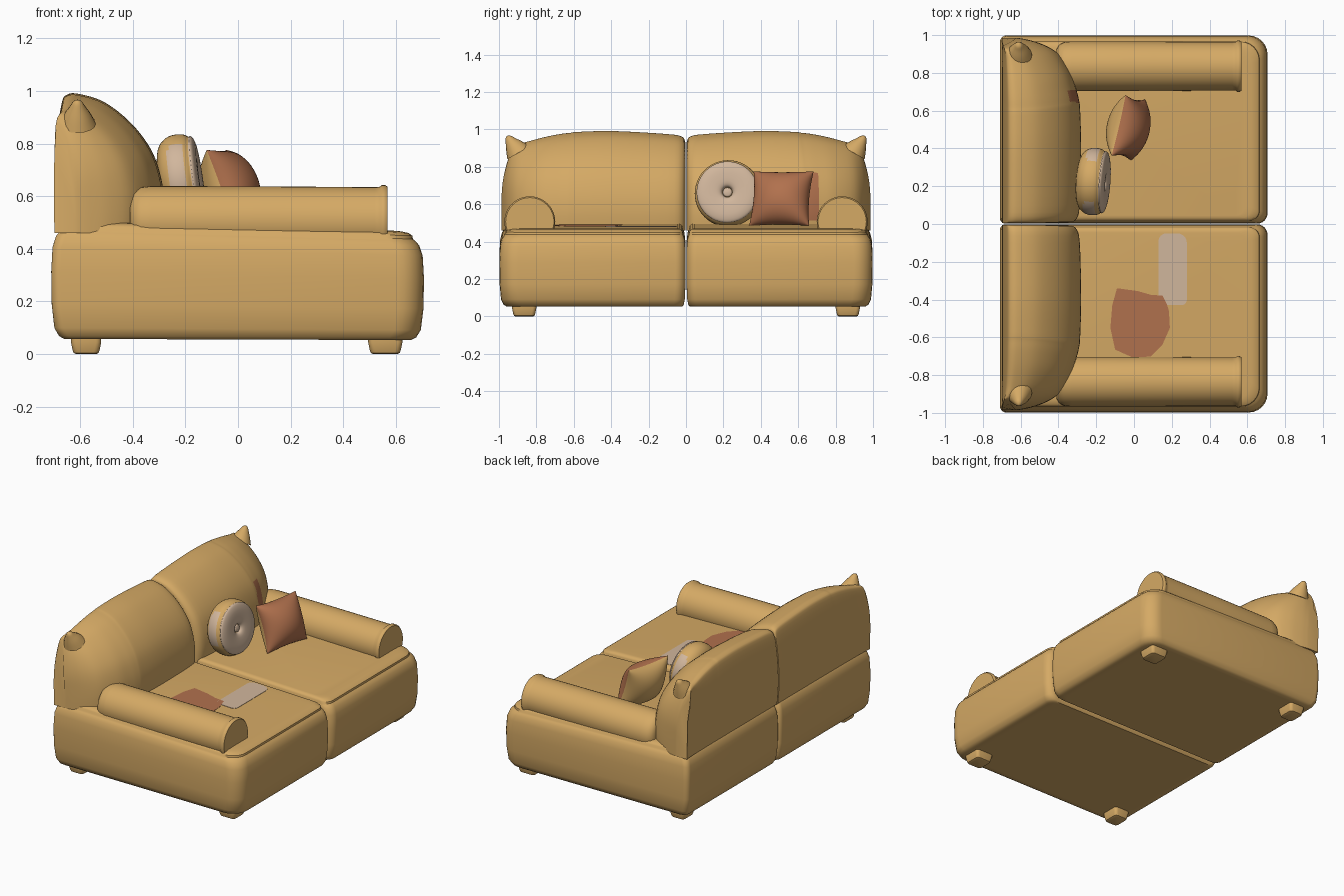
import bpy, bmesh, math
from mathutils import Vector, Matrix

if "Cube" in bpy.data.objects:
    bpy.data.objects.remove(bpy.data.objects["Cube"])


def material(name, rgb):
    m = bpy.data.materials.new(name)
    m.diffuse_color = (*rgb, 1)
    m.use_nodes = True
    m.node_tree.nodes["Principled BSDF"].inputs["Base Color"].default_value = m.diffuse_color
    return m


TAN = material("tan fabric", (0.665, 0.40, 0.13))
RUST = material("rust fabric", (0.44, 0.165, 0.075))
CREAM = material("cream fabric", (0.64, 0.47, 0.335))


def finish(bm, name, mats, angle=40):
    bmesh.ops.recalc_face_normals(bm, faces=bm.faces)
    me = bpy.data.meshes.new(name)
    bm.to_mesh(me)
    bm.free()
    ob = bpy.data.objects.new(name, me)
    bpy.context.collection.objects.link(ob)
    for m in mats:
        me.materials.append(m)
    bpy.ops.object.select_all(action='DESELECT')
    ob.select_set(True)
    bpy.context.view_layer.objects.active = ob
    bpy.ops.object.shade_smooth_by_angle(angle=math.radians(angle))
    return ob


def loft(name, rings, mats, rule=None, angle=40):
    """Skin closed rings of equal length and cap both ends."""
    bm = bmesh.new()
    rows = [[bm.verts.new(p) for p in r] for r in rings]
    n = len(rows[0])
    for a, b in zip(rows, rows[1:]):
        for i in range(n):
            j = (i + 1) % n
            bm.faces.new((a[i], a[j], b[j], b[i]))
    bm.faces.new(rows[0])
    bm.faces.new(rows[-1])
    if rule:
        for f in bm.faces:
            f.material_index = rule(f.calc_center_median())
    return finish(bm, name, mats, angle)


def spline(pts, steps):
    """Catmull-Rom samples through an open list of points."""
    v = [Vector(p) for p in pts]
    v = [2 * v[0] - v[1]] + v + [2 * v[-1] - v[-2]]
    out = []
    for a, b, c, d in zip(v, v[1:], v[2:], v[3:]):
        for k in range(steps):
            t = k / steps
            out.append(0.5 * (2 * b + (c - a) * t + (2 * a - 5 * b + 4 * c - d) * t * t
                              + (3 * b - a - 3 * c + d) * t ** 3))
    return out + [v[-2]]


def round_rect(x0, x1, y0, y1, radii, seg=6):
    """Corners in order: back inner, front inner, front outer, back outer."""
    pts = []
    corners = ((x0, y0, 1, 1), (x1, y0, -1, 1), (x1, y1, -1, -1), (x0, y1, 1, -1))
    for k, ((x, y, sx, sy), r) in enumerate(zip(corners, radii)):
        for i in range(seg + 1):
            a = math.pi * (1 + k / 2) + i / seg * math.pi / 2
            pts.append((x + sx * r + r * math.cos(a), y + sy * r + r * math.sin(a)))
    return pts


def slope(x, z):
    return z * (1 - 0.06 * x)


# Cross-section of a backrest: depth and height fractions
BACK = spline([(.03, 0), (.01, .18), (0, .36), (.02, .65), (.07, .93), (.12, .995),
               (.23, 1), (.46, .94), (.70, .79), (.88, .60), (.97, .40), (1, .2), (.985, 0)], 4)
# Backrest stations: y, top height, front x
STATIONS = spline([(.004, .93, -.36), (.02, .957, -.31), (.1, .972, -.287), (.4, .988, -.28),
                   (.6, .984, -.285), (.65, .979, -.29), (.71, .972, -.305), (.8, .955, -.335),
                   (.9, .93, -.40), (.95, .918, -.48), (.975, .905, -.56), (.986, .88, -.62)], 4)

# Base insets by height, with a small ledge under the seat top
BASE = [(.055, .09), (.055, .05), (.065, .03), (.095, .012), (.18, .002), (.3, 0), (.39, .005),
        (.43, .018), (.447, .032), (.455, .042), (.468, .044), (.478, .058), (.484, .085), (.486, .12)]

for s, side in ((1, "left"), (-1, "right")):
    # Seat base
    rings = []
    for z, d in BASE:
        rr = round_rect(-.71 + d, .707 - d, .002 + d * .35, .998 - d * .75, (.03, .055, .1, .035))
        rings.append([(x, s * y, slope(x, z)) for x, y in rr])
    loft(side + "_seat_base", rings, [TAN])

    # Backrest, with a rust strip on one of them
    rings = []
    for y, top, front in STATIONS:
        ring = []
        for u, v in BACK:
            pull = 1 - .05 * (max(0, v - .4) / .6) ** 2 * min(1, y / .5)
            ring.append((-.70 + u * (front + .70), s * y * pull, .46 + v * (top - .46)))
        rings.append(ring)
    loft(side + "_backrest", rings, [TAN, RUST],
         lambda c: int(.645 < c.y < .715 and .5 < c.z < .77 and c.x > -.5), 60)

    # Pointed backrest corner
    path = spline([(.895, .875, .07), (.918, .91, .05), (.938, .938, .03),
                   (.95, .957, .017), (.957, .964, .004)], 3)
    up = Vector((0, .5, .86))
    rings = [[(-.61 + r * math.cos(a), s * (y - r * up.z * math.sin(a)), z + r * up.y * math.sin(a))
              for a in (math.tau * i / 16 for i in range(16))] for y, z, r in path]
    loft(side + "_backrest_corner", rings, [TAN], angle=60)

    # Rolled arm with a piped front edge
    rings = []
    for x, r in ((-.41, .09), (-.395, .115), (-.37, .127), (-.33, .132), (.1, .131), (.52, .128),
                 (.538, .129), (.547, .136), (.56, .136), (.569, .129), (.569, .12)):
        rings.append([(x, s * (.835 + r * math.cos(a)), .506 + r * math.sin(a))
                      for a in (math.tau * i / 40 for i in range(40))])
    loft(side + "_arm", rings, [TAN])

    # Feet
    for x0, x1, end in ((-.635, -.52, "back"), (.495, .625, "front")):
        rings = []
        for z, d in ((0, .018), (.004, .01), (.015, .006), (.045, 0), (.07, 0)):
            rr = round_rect(x0 + d, x1 - d, .80 + d, .93 - d, (.02,) * 4, 4)
            rings.append([(x, s * y, z) for x, y in rr])
        loft(side + "_" + end + "_foot", rings, [TAN])


# Flat fabric patches on the seat
def patch(name, outline, mat):
    rings = [[(x, y, slope(x, .486) + dz) for x, y in outline] for dz in (-.004, .002)]
    loft(name, rings, [mat])


patch("rust_seat_patch", [(-.09, -.34), (.02, -.355), (.09, -.375), (.16, -.38), (.185, -.46),
                          (.19, -.55), (.15, -.64), (.09, -.70), (.0, -.71), (-.1, -.665),
                          (-.125, -.55), (-.115, -.43)], RUST)
patch("cream_seat_patch", round_rect(.13, .28, -.43, -.05, (.03, .03, .05, .04)), CREAM)

# Round pillow: turned about x, with a dimple and a button
prof = spline([(.004, -.082), (.08, -.082), (.135, -.07), (.165, -.045), (.178, -.01), (.175, .03),
               (.163, .05), (.165, .056), (.155, .066), (.12, .074), (.06, .072), (.034, .062),
               (.026, .046), (.022, .056), (.004, .06)], 3)
SEG = 48
rings = [[(d, r * math.cos(a), r * math.sin(a)) for a in (math.tau * i / SEG for i in range(SEG))]
         for r, d in prof]


def round_rule(c):
    if c.x > .05:
        return 1
    return int(-.035 < c.x < .03 and abs(c.y) > .115 and c.z > -.07 and math.hypot(c.y, c.z) > .15)


ob = loft("round_pillow", rings, [TAN, CREAM], round_rule, 50)
ob.matrix_world = (Matrix.Translation((-.215, .225, .657)) @ Matrix.Rotation(math.radians(-4), 4, 'Z')
                   @ Matrix.Rotation(math.radians(-8), 4, 'Y'))

# Square pillow: two puffed sheets joined at the rim, rust front and tan back
bm = bmesh.new()
N = 24
for side in (1, -1):
    grid = []
    for i in range(N + 1):
        row = []
        for j in range(N + 1):
            u = math.sin((i / N - .5) * math.pi)
            v = math.sin((j / N - .5) * math.pi)
            puff = max(0, (1 - u * u) * (1 - v * v)) ** .5
            row.append(bm.verts.new((side * .11 * puff, .165 * u * (1 - .09 * (1 - v * v)),
                                     .155 * v * (1 - .07 * (1 - u * u)))))
        grid.append(row)
    for i in range(N):
        for j in range(N):
            f = bm.faces.new((grid[i][j], grid[i + 1][j], grid[i + 1][j + 1], grid[i][j + 1]))
            f.material_index = int(side > 0)
bmesh.ops.remove_doubles(bm, verts=bm.verts, dist=1e-5)
ob = finish(bm, "square_pillow", [TAN, RUST], 60)
ob.matrix_world = (Matrix.Translation((-.03, .51, .63)) @ Matrix.Rotation(math.radians(-13), 4, 'Z')
                   @ Matrix.Rotation(math.radians(-20), 4, 'Y'))
